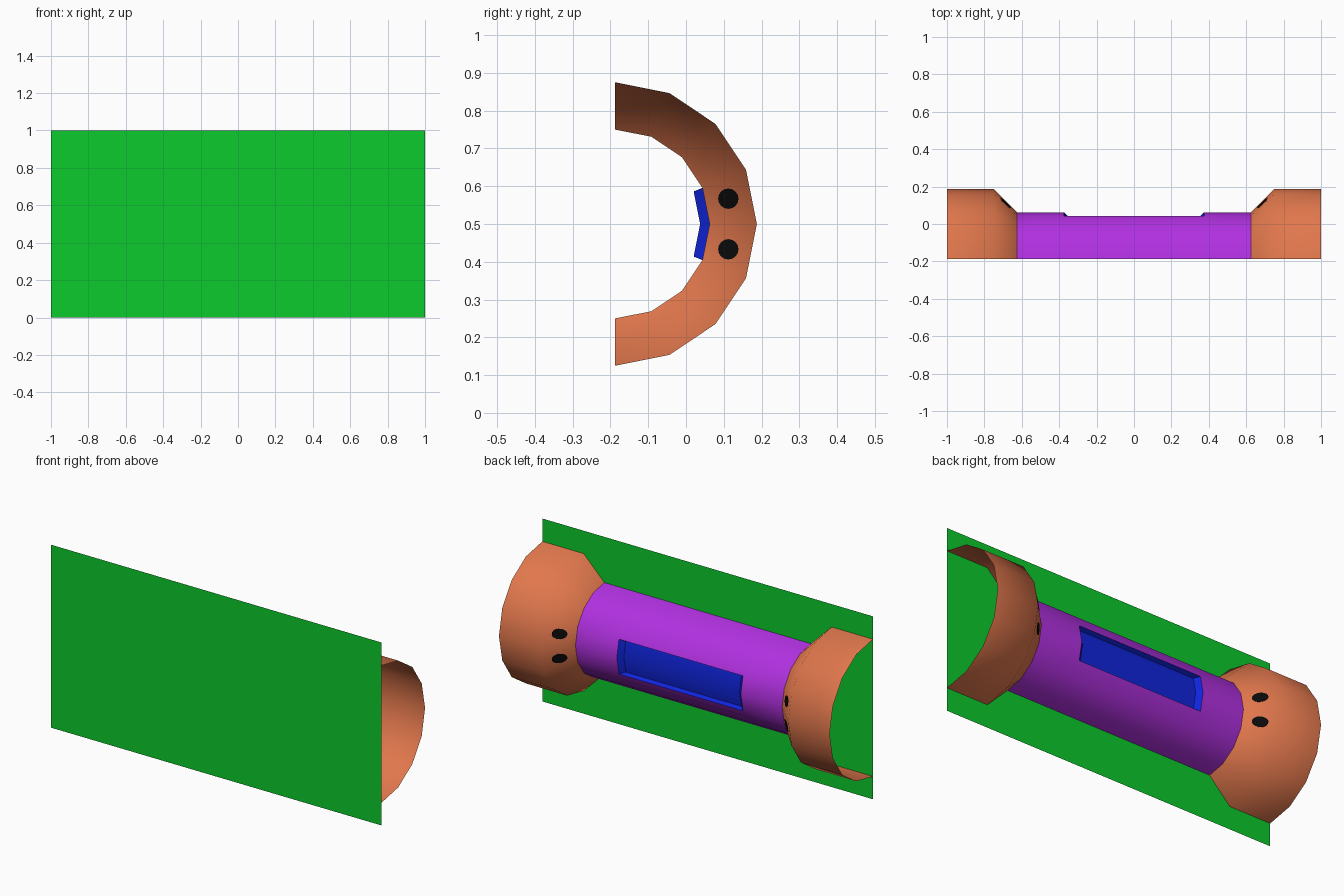
import bpy, bmesh, math
from mathutils import Vector

if "Cube" in bpy.data.objects:
    bpy.data.objects.remove(bpy.data.objects["Cube"])

BACK, MID, SEG = -0.1875, 0.5, 8   # axis y, axis z, segments in the half circle


def material(name, rgb):
    m = bpy.data.materials.new(name)
    m.diffuse_color = (*rgb, 1)
    m.use_nodes = True
    m.node_tree.nodes["Principled BSDF"].inputs["Base Color"].default_value = m.diffuse_color
    return m


GREEN = material("green", (0.004, 0.6, 0.026))
PURPLE = material("purple", (0.44, 0.03, 0.75))
ORANGE = material("orange", (0.75, 0.185, 0.073))
BLUE = material("blue", (0.005, 0.018, 0.72))
BLACK = material("black", (0.003, 0.003, 0.003))


def finish(name, bm, mat, angle=None):
    bmesh.ops.remove_doubles(bm, verts=bm.verts, dist=1e-5)
    me = bpy.data.meshes.new(name)
    bm.to_mesh(me)
    bm.free()
    me.materials.append(mat)
    ob = bpy.data.objects.new(name, me)
    bpy.context.collection.objects.link(ob)
    if angle:
        bpy.ops.object.select_all(action='DESELECT')
        ob.select_set(True)
        bpy.context.view_layer.objects.active = ob
        bpy.ops.object.shade_smooth_by_angle(angle=math.radians(angle))
    return ob


def half_lathe(profile, first=0, last=SEG, skip=lambda i, j: False):
    """Sweep an (x, radius) profile, x increasing, around the half circle."""
    bm = bmesh.new()
    rows = []
    for x, r in profile:
        row = []
        for k in range(first, last + 1):
            a = math.pi * k / SEG
            row.append(bm.verts.new((x, BACK + r * math.sin(a), MID + r * math.cos(a))))
        rows.append(row)
    for i in range(len(rows) - 1):
        for j in range(last - first):
            if not skip(i, j):
                bm.faces.new((rows[i][j], rows[i][j + 1], rows[i + 1][j + 1], rows[i + 1][j]))
    return bm, rows


# back panel
bm = bmesh.new()
bm.faces.new([bm.verts.new((x, BACK, z)) for x, z in ((-1, 0), (1, 0), (1, 1), (-1, 1))])
finish("back_panel", bm, GREEN)

# barrel with an opening for the pocket
bm, _ = half_lathe([(-0.625, 0.25), (-0.375, 0.25), (0.375, 0.25), (0.625, 0.25)],
                   skip=lambda i, j: i == 1 and j in (3, 4))
finish("barrel", bm, PURPLE, 30)

# recessed pocket: sloped ends, floor, and upper and lower walls
bm, rows = half_lathe([(-0.375, 0.25), (-0.35, 0.225), (0.35, 0.225), (0.375, 0.25)], 3, 5)
o0, f0, f1, o1 = rows
bm.faces.new((o0[0], f0[0], f1[0], o1[0]))
bm.faces.new((o1[2], f1[2], f0[2], o0[2]))
finish("pocket", bm, BLUE, 30)

# flared ends, each with two dots
c = math.cos(math.pi / 16)
for side, label in ((-1, "left"), (1, "right")):
    prof = sorted((side * x, r) for x, r in ((0.625, 0.25), (0.75, 0.375), (1, 0.375)))
    bm, _ = half_lathe(prof)
    finish(label + "_flare", bm, ORANGE, 60)
    for s, place in ((-1, "lower"), (1, "upper")):
        # circle projected along x on the sloped face, as a thin plate
        bm = bmesh.new()
        ring = []
        for k in range(16):
            a = 2 * math.pi * k / 16
            y, z = 0.2995 + 0.027 * math.cos(a), 0.067 + 0.027 * math.sin(a)
            d = y * c + z * math.sin(math.pi / 16)
            ring.append(Vector((side * (0.375 + d / c), BACK + y, MID + s * z)))
        shift = Vector((0.003, 0, 0))
        front = [bm.verts.new(p - shift) for p in ring]
        rear = [bm.verts.new(p + shift) for p in ring]
        bm.faces.new(front)
        bm.faces.new(rear)
        for k in range(16):
            n = (k + 1) % 16
            bm.faces.new((front[k], front[n], rear[n], rear[k]))
        bmesh.ops.recalc_face_normals(bm, faces=bm.faces)
        finish(label + "_" + place + "_dot", bm, BLACK)
